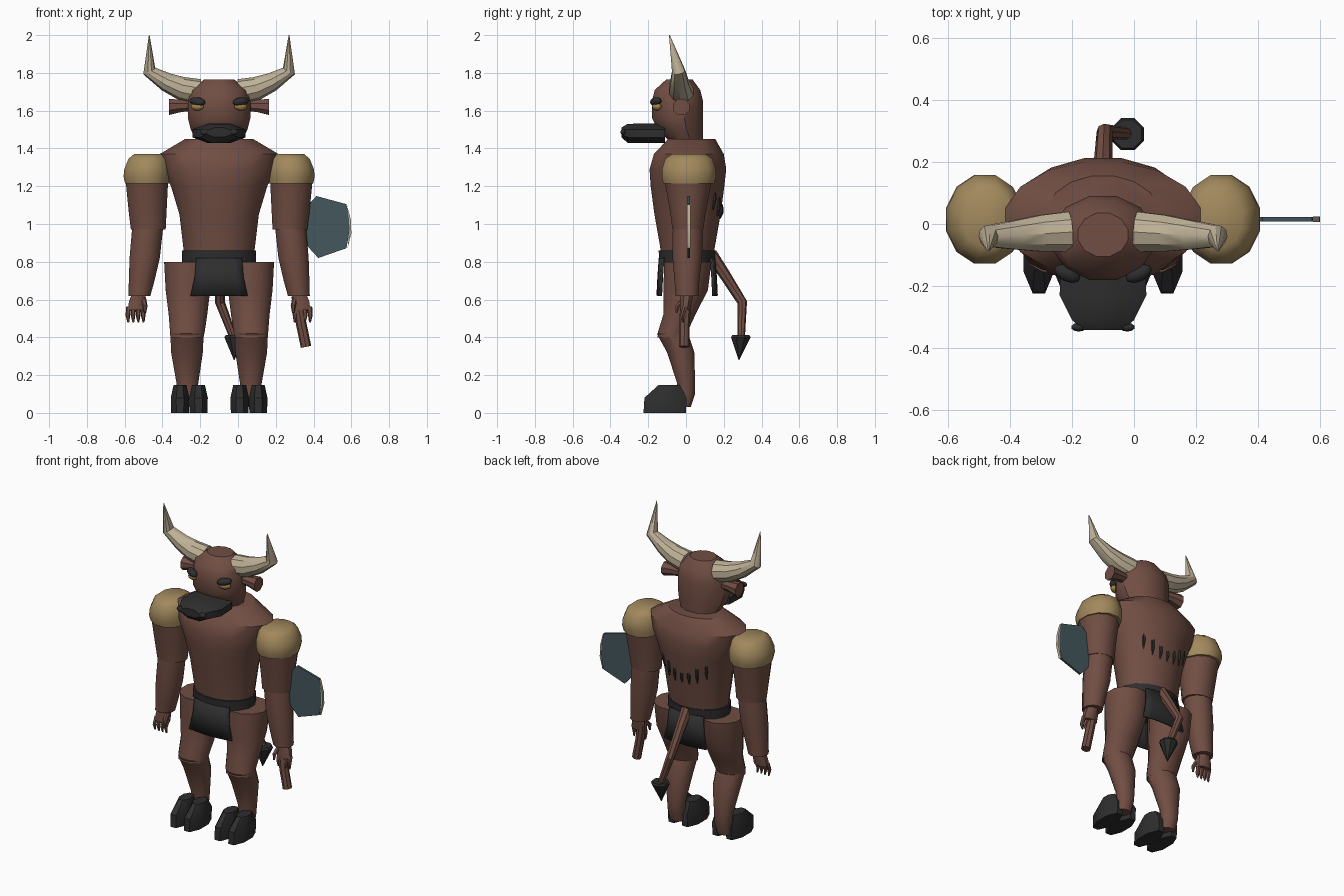
import bpy, bmesh, math
from mathutils import Vector

if "Cube" in bpy.data.objects:
    bpy.data.objects.remove(bpy.data.objects["Cube"])

CX = -0.1  # body centre line


def material(name, col):
    m = bpy.data.materials.new(name)
    m.diffuse_color = (*col, 1)
    m.use_nodes = True
    m.node_tree.nodes["Principled BSDF"].inputs["Base Color"].default_value = m.diffuse_color
    return m


HIDE = material("brown_hide", (0.165, 0.076, 0.056))
TAN = material("tan_leather", (0.36, 0.25, 0.11))
BONE = material("pale_horn", (0.52, 0.44, 0.31))
DARK = material("dark_hoof", (0.027, 0.027, 0.028))
STEEL = material("blue_steel", (0.058, 0.095, 0.11))
GOLD = material("eye_yellow", (0.38, 0.24, 0.06))


def finish(name, bm, mat, angle=35):
    bmesh.ops.recalc_face_normals(bm, faces=bm.faces[:])
    me = bpy.data.meshes.new(name)
    bm.to_mesh(me)
    bm.free()
    me.materials.append(mat)
    ob = bpy.data.objects.new(name, me)
    ob.location.x = CX
    bpy.context.collection.objects.link(ob)
    bpy.ops.object.select_all(action='DESELECT')
    ob.select_set(True)
    bpy.context.view_layer.objects.active = ob
    bpy.ops.object.shade_smooth_by_angle(angle=math.radians(angle))
    return ob


def skin(name, loops, mat, angle=35):
    """Bridge a list of equal point loops and cap the ends."""
    bm = bmesh.new()
    vs = [[bm.verts.new(p) for p in loop] for loop in loops]
    n = len(vs[0])
    for a, b in zip(vs, vs[1:]):
        for i in range(n):
            j = (i + 1) % n
            bm.faces.new((a[i], a[j], b[j], b[i]))
    bm.faces.new(vs[0])
    bm.faces.new(vs[-1])
    return finish(name, bm, mat, angle)


def loft(name, rings, mat, n=12, axis='Z', s=1, angle=35):
    """Rings are (x, y, z, radius_a, radius_b) in planes across the axis."""
    k = 1 / math.cos(math.pi / n)
    loops = []
    for x, y, z, ra, rb in rings:
        loop = []
        for i in range(n):
            t = 2 * math.pi * (i + 0.5) / n
            a, b = ra * k * math.cos(t), rb * k * math.sin(t)
            d = {'Z': (a, b, 0), 'Y': (a, 0, b), 'X': (0, a, b)}[axis]
            loop.append((s * (x + d[0]), y + d[1], z + d[2]))
        loops.append(loop)
    return skin(name, loops, mat, angle)


def tube(name, pts, mat, n=8, s=1):
    """Mitred tube through (x, y, z, radius) points."""
    P = [Vector(p[:3]) for p in pts]
    loops = []
    for i, c in enumerate(P):
        t = Vector()
        if i:
            t += (c - P[i - 1]).normalized()
        if i < len(P) - 1:
            t += (P[i + 1] - c).normalized()
        u = t.cross(Vector((0, 1, 0.01))).normalized()
        v = t.cross(u).normalized()
        r = pts[i][3]
        loop = []
        for k in range(n):
            a = 2 * math.pi * k / n
            q = c + r * (u * math.cos(a) + v * math.sin(a))
            loop.append((s * q.x, q.y, q.z))
        loops.append(loop)
    return skin(name, loops, mat)


def ball(name, loc, size, mat, rot=(0, 0, 0)):
    bm = bmesh.new()
    bmesh.ops.create_uvsphere(bm, u_segments=10, v_segments=6, radius=1)
    ob = finish(name, bm, mat)
    ob.location = (CX + loc[0], loc[1], loc[2])
    ob.scale = size
    ob.rotation_euler = rot
    return ob


def plate(name, pts, y, thick, mat):
    skin(name, [[(x, y + d, z) for x, z in pts] for d in (-thick / 2, thick / 2)], mat)


# torso
loft("torso", [(0, 0.005, 0.80, .18, .135), (0, 0.008, 0.88, .19, .145),
               (0, 0.008, 1.05, .21, .175), (0, 0.008, 1.20, .255, .195),
               (0, 0.010, 1.29, .295, .203), (0, 0.015, 1.37, .315, .185),
               (0, 0.030, 1.45, .18, .125)], HIDE, 16)

# head, muzzle and nostrils
loft("head", [(0, .01, 1.42, .11, .08), (0, -.03, 1.50, .15, .12),
              (0, -.045, 1.56, .165, .135), (0, -.045, 1.65, .165, .135),
              (0, -.045, 1.71, .148, .12), (0, -.035, 1.765, .08, .07)], HIDE)
loft("muzzle", [(0, -.11, 1.48, .135, .052), (0, -.23, 1.48, .14, .052),
                (0, -.31, 1.48, .10, .05), (0, -.342, 1.485, .065, .025)],
     DARK, 8, 'Y')

# waist belt
loft("belt", [(0, .005, .785, .195, .145), (0, .005, .86, .196, .15)], DARK, 16)

# loincloth panels, front and back
for name, s in (("front_loincloth", -1), ("back_loincloth", 1)):
    bm = bmesh.new()
    rows = []
    for z, half, d in ((.82, .12, .143), (.72, .128, .15), (.62, .15, .155)):
        rows.append([bm.verts.new((half * t / 3, s * (d - .015 * (t / 3) ** 2) + .006, z))
                     for t in range(-3, 4)])
    for a, b in zip(rows, rows[1:]):
        for i in range(6):
            bm.faces.new((a[i], a[i + 1], b[i + 1], b[i]))
    cloth = finish(name, bm, DARK)
    mod = cloth.modifiers.new("thickness", 'SOLIDIFY')
    mod.thickness = 0.015
    mod.offset = 0

for s, side in ((1, "left"), (-1, "right")):
    # horn, ear, eye, brow, nostril
    tube(side + "_horn", [(.11, -.025, 1.70, .068), (.20, -.03, 1.718, .062),
                          (.28, -.035, 1.752, .05), (.37, -.04, 1.81, .036),
                          (.37, -.088, 2.0, .002)], BONE, 10, s)
    loft(side + "_ear", [(.14, -.025, 1.625, .026, .026), (.20, -.025, 1.625, .032, .032),
                         (.265, -.025, 1.62, .043, .043)], HIDE, 8, 'X', s)
    ball(side + "_eye", (s * .115, -.155, 1.622), (.036, .024, .022), GOLD, (0, 0, s * .4))
    ball(side + "_brow", (s * .115, -.16, 1.648), (.046, .026, .023), DARK,
         (0, -s * .15, s * .45))
    ball(side + "_nostril", (s * .078, -.333, 1.487), (.025, .014, .016), DARK)

    # arm
    loft(side + "_shoulder_pad", [(.38, .015, 1.215, .118, .135), (.382, .015, 1.25, .124, .143),
                                  (.38, .015, 1.29, .122, .143), (.375, .015, 1.345, .105, .125),
                                  (.37, .015, 1.37, .08, .09)], TAN, 12, s=s, angle=50)
    loft(side + "_upper_arm", [(.375, .01, .97, .092, .082), (.378, .01, 1.05, .099, .092),
                               (.383, .012, 1.25, .114, .128)], HIDE, s=s)
    loft(side + "_forearm", [(.422, .005, .62, .058, .06), (.41, .005, .70, .068, .066),
                             (.394, .007, .82, .08, .078), (.378, .01, .985, .082, .08)], HIDE, s=s)
    loft(side + "_hand", [(.437, -.005, .545, .047, .027), (.432, 0, .59, .045, .032),
                          (.425, .005, .635, .035, .035)], HIDE, 8, s=s)
    for i in range(4):
        x = .398 + .027 * i
        tube(f"{side}_finger_{i + 1}", [(x, -.005, .56, .014), (x + .004, -.02, .515, .012),
                                        (x + .002, -.015, .48, .005)], HIDE, 6, s)
    tube(side + "_thumb", [(.40, -.01, .60, .015), (.392, -.045, .565, .013),
                           (.392, -.05, .53, .006)], HIDE, 6, s)

    # leg
    loft(side + "_thigh", [(.17, -.075, .40, .088, .075), (.168, -.07, .43, .092, .078),
                           (.165, -.035, .52, .102, .085), (.165, -.002, .65, .118, .118),
                           (.165, .01, .80, .126, .125)], HIDE, s=s)
    loft(side + "_shin", [(.168, -.01, .03, .045, .035), (.168, 0, .10, .052, .048),
                          (.168, 0, .16, .058, .048), (.17, -.028, .32, .084, .072),
                          (.17, -.072, .42, .088, .083)], HIDE, s=s)
    # split hoof
    for i, x in enumerate((.109, .207)):
        loft(f"{side}_hoof_{i + 1}", [(x, -.113, 0, .047, .112), (x, -.108, .08, .049, .112),
                                      (x, -.09, .148, .034, .055)], DARK, 8, s=s)

    # small shoulder-blade studs
    ball(side + "_stud", (s * .155, .112, 1.425), (.007, .007, .01), DARK)

# spines on the back
for i in range(-3, 4):
    x = .05 * i
    z = 1.06 + .07 * (abs(i) / 3) ** 2
    h = .03 + .009 * abs(i)
    r = 0.175 + (z - 1.05) * 0.13
    y = .006 + r * math.sqrt(1 - (x / .225) ** 2)
    loft(f"back_spine_{i + 4}", [(x, y, z - h, .002, .002), (x, y + .006, z, .008, .009),
                                 (x, y + .004, z + h, .010, .010)], DARK, 6)

# tail with pointed tuft
tube("tail", [(0, .13, .84, .036), (0, .20, .74, .03), (.005, .298, .585, .026),
              (.075, .292, .40, .02)], HIDE)
loft("tail_tip", [(.08, .28, .28, .002, .002), (.08, .29, .40, .052, .052),
                  (.08, .29, .412, .045, .045)], DARK, 8)

# axe: handle, blade and sharpened edge
tube("axe_handle", [(.46, -.01, .35, .028), (.435, -.008, .47, .028), (.41, 0, .62, .028)], HIDE)
plate("axe_blade", [(.40, 1.00), (.47, 1.10), (.515, 1.148), (.674, 1.105), (.69, 1.02),
                    (.69, .96), (.674, .872), (.525, .82), (.47, .88)], .015, .014, STEEL)
plate("axe_edge", [(.677, 1.10), (.698, 1.02), (.70, .95), (.68, .872), (.69, .96),
                   (.688, 1.02)], .015, .018, BONE)
